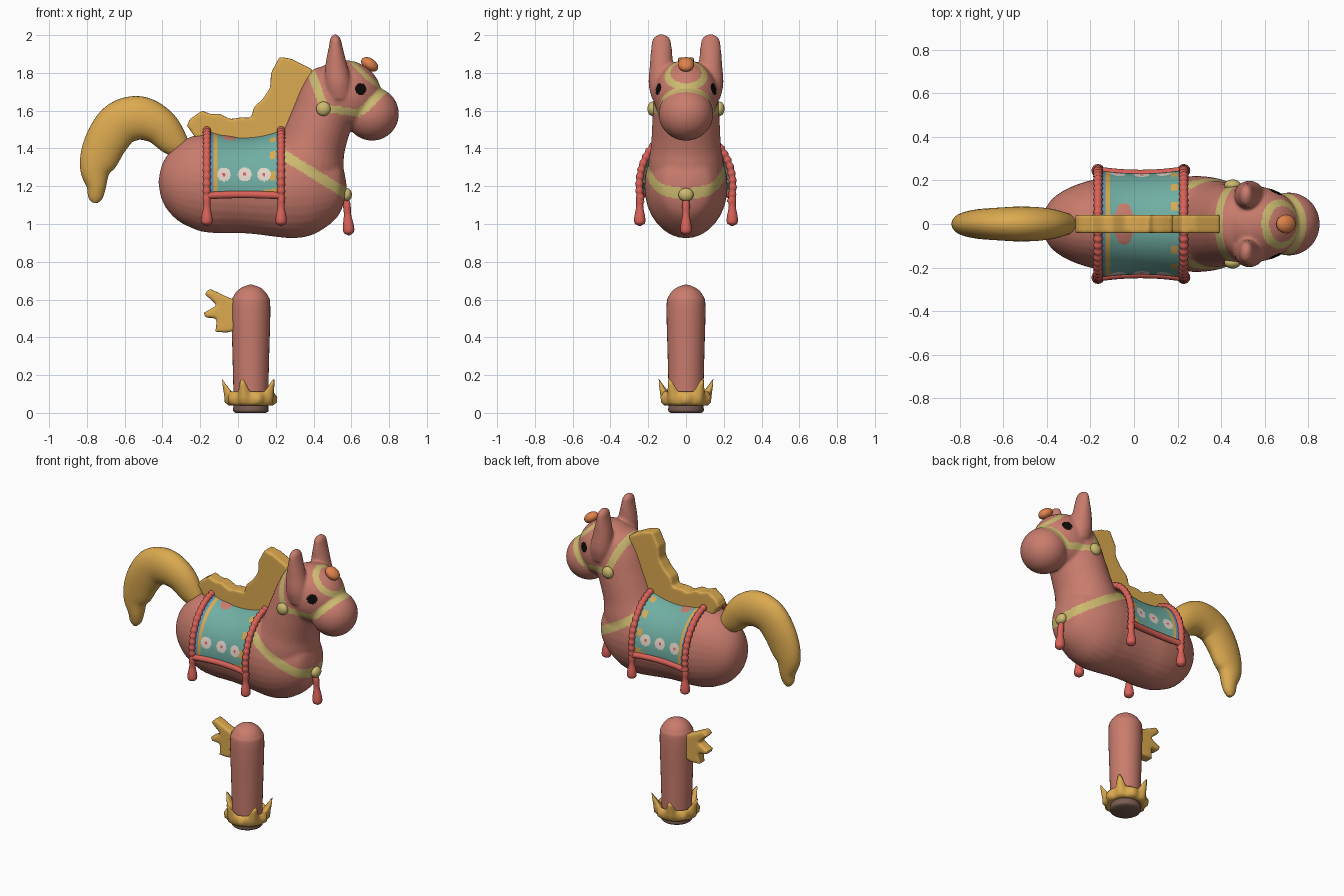
import bpy, bmesh, math
from mathutils import Matrix, Vector

cube = bpy.data.objects.get("Cube")
if cube:
    bpy.data.objects.remove(cube, do_unlink=True)


def material(name, *rgb):
    lin = [((c / 255 + 0.055) / 1.055) ** 2.4 for c in rgb] + [1]
    m = bpy.data.materials.new(name)
    m.use_nodes = True
    m.diffuse_color = lin
    bsdf = next(n for n in m.node_tree.nodes if n.type == 'BSDF_PRINCIPLED')
    bsdf.inputs["Base Color"].default_value = lin
    return m


coat = material("rosy_coat", 201, 124, 109)
gold = material("golden_hair", 220, 170, 80)
strap = material("khaki_strap", 205, 186, 112)
teal = material("teal_cloth", 112, 174, 163)
red = material("red_trim", 217, 98, 88)
orange = material("orange_horn", 224, 130, 75)
white = material("cream_flower", 228, 216, 206)
black = material("black_eye", 14, 11, 10)
brown = material("brown_hoof", 122, 92, 82)
blue = material("blue_stripe", 92, 152, 186)


def make(name, bm, *mats):
    bmesh.ops.recalc_face_normals(bm, faces=bm.faces)
    me = bpy.data.meshes.new(name)
    bm.to_mesh(me)
    bm.free()
    me.polygons.foreach_set("use_smooth", [True] * len(me.polygons))
    ob = bpy.data.objects.new(name, me)
    bpy.context.collection.objects.link(ob)
    for m in mats:
        me.materials.append(m)
    return ob


def spline(pts, steps=6):
    """Catmull-Rom through tuples of any length."""
    out = []
    p = [Vector(q) for q in pts]
    p = [p[0]] + p + [p[-1]]
    for i in range(1, len(p) - 2):
        a, b, c, d = p[i - 1:i + 3]
        for k in range(steps):
            t = k / steps
            out.append(0.5 * (2 * b + (c - a) * t + (2 * a - 5 * b + 4 * c - d) * t * t
                              + (3 * b - a - 3 * c + d) * t ** 3))
    return out + [p[-2]]


def tube(bm, stations, y=0, sides=32):
    """Elliptical loft; each station is (x, z, radius, y radius)."""
    s = spline(stations)
    rings = []
    for i, q in enumerate(s):
        a, b = s[max(i - 1, 0)], s[min(i + 1, len(s) - 1)]
        n = Vector((b[1] - a[1], a[0] - b[0])).normalized()
        ring = []
        for k in range(sides):
            t = math.tau * k / sides
            u = max(q[2], 0.002) * math.cos(t)
            ring.append(bm.verts.new((q[0] + n.x * u, y + max(q[3], 0.002) * math.sin(t), q[1] + n.y * u)))
        rings.append(ring)
    for r, q in zip(rings, rings[1:]):
        for k in range(sides):
            j = (k + 1) % sides
            bm.faces.new((r[k], r[j], q[j], q[k]))
    bm.faces.new(rings[0])
    bm.faces.new(rings[-1])


def ball(bm, loc, size, tilt=0):
    mat = Matrix.Translation(loc) @ Matrix.Rotation(tilt, 4, 'Y') @ Matrix.Diagonal((*size, 1))
    bmesh.ops.create_uvsphere(bm, u_segments=32, v_segments=20, radius=1, matrix=mat)


def soften(ob, voxel, rounds):
    rm = ob.modifiers.new("remesh", 'REMESH')
    rm.mode, rm.voxel_size, rm.use_smooth_shade = 'VOXEL', voxel, True
    sm = ob.modifiers.new("smooth", 'SMOOTH')
    sm.factor, sm.iterations = 0.5, rounds


def plate(name, outline, half, mat):
    bm = bmesh.new()
    f = bm.faces.new([bm.verts.new((x, -half, z)) for x, z in outline])
    ext = bmesh.ops.extrude_face_region(bm, geom=[f])["geom"]
    bmesh.ops.translate(bm, vec=(0, 2 * half, 0), verts=[v for v in ext if isinstance(v, bmesh.types.BMVert)])
    soften(make(name, bm, mat), 0.01, 5)


# Body, neck, head, muzzle and ears fused into one skin
bm = bmesh.new()
tube(bm, [(-.42, 1.22, .01, .01), (-.405, 1.22, .085, .07), (-.37, 1.22, .15, .12), (-.3, 1.22, .215, .165),
          (-.2, 1.22, .256, .2), (-.08, 1.212, .262, .215), (.05, 1.2, .25, .21), (.2, 1.2, .268, .215),
          (.3, 1.2, .275, .22), (.4, 1.2, .255, .205), (.5, 1.2, .19, .16), (.55, 1.2, .12, .11), (.575, 1.2, .01, .01)])
tube(bm, [(.3, 1.15, .2, .19), (.36, 1.3, .2, .2), (.395, 1.42, .175, .185), (.44, 1.55, .165, .178),
          (.49, 1.68, .16, .168), (.53, 1.78, .13, .13), (.55, 1.85, .02, .02)])
ball(bm, (.56, 0, 1.68), (.2, .172, .188))
ball(bm, (.71, 0, 1.583), (.142, .145, .142))
for side in (-1, 1):
    tube(bm, [(.54, 1.66, .06, .05), (.53, 1.74, .07, .068), (.52, 1.84, .058, .062), (.517, 1.94, .036, .054),
              (.515, 1.985, .026, .043), (.515, 2.006, .005, .01)], y=side * .13)
body = make("body", bm, coat, strap, black)
soften(body, 0.0075, 12)
baked = bpy.data.meshes.new_from_object(body.evaluated_get(bpy.context.evaluated_depsgraph_get()))
body.modifiers.clear()
body.data = baked


def skin_colour(c):
    x, y, z = c
    if z > 1.56:
        if math.hypot(x - .65, (z - 1.715) * .95) < .029 and abs(y) > .08:
            return 2
        noseband = abs(x - z + .94) < .032 and z > 1.575
        cheek = abs(z - 1.615 + .15 * (x - .45)) < .02 and .43 < x < .65
        crown = abs(x - .385 - .37 * (1.81 - z)) < .024 and z > 1.6
        ring = .088 < (c - Vector((.7, 0, 1.82))).length < .125 and x - z < -.94
        return int(noseband or cheek or crown or ring)
    return int(x > .22 and abs(z - 1.37 + .62 * (x - .235)) < .031)


for f in baked.polygons:
    f.material_index = skin_colour(f.center)
    f.use_smooth = True

# Bridle and chest knobs
bm = bmesh.new()
for side in (-1, 1):
    ball(bm, (.452, side * .178, 1.61), (.038, .026, .038))
ball(bm, (.575, 0, 1.155), (.028, .04, .035))
make("strap_knobs", bm, strap)

# Horn stub
bm = bmesh.new()
ball(bm, (.697, 0, 1.845), (.05, .043, .032), .6)
make("horn", bm, orange)


# Saddle cloth: arched sheet with painted stripes and flowers
def arch(x, t, grow=0):
    d = (x - .03) ** 2
    return Vector((x, (.232 + .4 * d + grow) * math.cos(t), 1.2 + (.26 + d + grow) * math.sin(t)))


NX, NT = 74, 160
bm = bmesh.new()
grid = [[bm.verts.new(arch(-.155 + .375 * i / NX, -.15 + (math.pi + .3) * j / NT)) for j in range(NT + 1)]
        for i in range(NX + 1)]
for i in range(NX):
    for j in range(NT):
        f = bm.faces.new((grid[i][j], grid[i + 1][j], grid[i + 1][j + 1], grid[i][j + 1]))
        x, y, z = f.calc_center_median()
        d = min(math.hypot(x - cx, z - 1.262) for cx in (-.075, .035, .137))
        if d < .036:
            f.material_index = 2 if d < .009 else 1
        elif abs(x + .12) < .011 or (abs(x - .185) < .014 and j % 20 < 8) or (x > .14 and z < 1.185):
            f.material_index = 3
        elif x < -.132:
            f.material_index = 4
cloth = make("saddle_cloth", bm, teal, white, red, gold, blue)
sol = cloth.modifiers.new("thickness", 'SOLIDIFY')
sol.thickness = 0.012


# Red rope trims
def rope(name, pts, radius, wobble):
    cu = bpy.data.curves.new(name, 'CURVE')
    cu.dimensions, cu.bevel_depth, cu.bevel_resolution, cu.use_fill_caps = '3D', radius, 3, True
    sp = cu.splines.new('POLY')
    sp.points.add(len(pts) - 1)
    for i, (p, q) in enumerate(zip(sp.points, pts)):
        p.co = (*q, 1)
        p.radius = 1 + wobble * math.sin(i * math.pi / 2)
    sp.use_smooth = True
    cu.materials.append(red)
    bpy.context.collection.objects.link(bpy.data.objects.new(name, cu))


ends = {"back": -.165, "front": .228}
for label, x in ends.items():
    rope(label + "_trim", [arch(x, -.3 + (math.pi + .6) * k / 120) for k in range(121)], .02, .15)
for label, t in (("left", -.17), ("right", math.pi + .17)):
    rope(label + "_trim", [arch(-.165 + .393 * k / 30, t) for k in range(31)], .02, 0)


# Tassels
def tassel(name, x, y, top, length, lean=0):
    bm = bmesh.new()
    shape = [(0, .012), (.2, .02), (.45, .019), (.75, .029), (.92, .027), (1, .004)]
    tube(bm, [(x + lean * t, top - length * t, r, r) for t, r in shape], y=y, sides=16)
    make(name, bm, red)


for label, x in ends.items():
    for side, word in ((1, "left"), (-1, "right")):
        tassel(f"{label}_{word}_tassel", x, side * .245, 1.17, .18)
tassel("chest_tassel", .573, 0, 1.14, .2, .015)

# Mane
plate("mane", [(-.27, 1.52), (-.255, 1.555), (-.19, 1.6), (-.14, 1.58), (-.1, 1.585), (-.04, 1.555), (.02, 1.565),
               (.07, 1.56), (.085, 1.62), (.13, 1.66), (.17, 1.72), (.175, 1.8), (.22, 1.885), (.28, 1.875),
               (.39, 1.82), (.42, 1.72), (.33, 1.5), (.22, 1.43), (0, 1.42), (-.22, 1.45)], .042, gold)

# Tail
bm = bmesh.new()
tube(bm, [(-.29, 1.38, .05, .04), (-.345, 1.44, .08, .06), (-.42, 1.52, .1, .075), (-.52, 1.56, .116, .08),
          (-.62, 1.535, .118, .075), (-.69, 1.45, .113, .07), (-.735, 1.35, .102, .062), (-.755, 1.28, .08, .055),
          (-.75, 1.2, .052, .045), (-.755, 1.14, .038, .03), (-.757, 1.112, .015, .015)])
make("tail", bm, gold)

# Single leg with hoof, crowned cuff and fin
bm = bmesh.new()
tube(bm, [(.068, .03, .09, .09), (.068, .3, .097, .097), (.068, .56, .103, .103), (.068, .62, .09, .09),
          (.068, .66, .055, .055), (.068, .68, .004, .004)])
make("leg", bm, coat)

bm = bmesh.new()
tube(bm, [(.068, 0, .08, .08), (.068, .012, .094, .094), (.068, .05, .09, .09)])
make("hoof", bm, brown)

bm = bmesh.new()
N = 100
rings = []
for k in range(N):
    a = math.tau * k / N
    spike = max(0, math.cos(5 * (a - math.pi))) ** 2
    bulge = .006 * math.cos(10 * a)
    profile = [(.085, .045), (.115, .038), (.132 + bulge, .055), (.134 + bulge, .085),
               (.124 + .026 * spike, .105 + .045 * spike), (.118 + .034 * spike, .112 + .068 * spike),
               (.105 + .03 * spike, .105 + .05 * spike), (.085, .09)]
    rings.append([bm.verts.new((.068 + r * math.cos(a), r * math.sin(a), z)) for r, z in profile])
for k in range(N):
    p, q = rings[k], rings[(k + 1) % N]
    for i in range(len(p)):
        j = (i + 1) % len(p)
        bm.faces.new((p[i], q[i], q[j], p[j]))
make("fetlock_cuff", bm, gold)

plate("leg_fin", [(0, .59), (-.06, .615), (-.15, .658), (-.178, .63), (-.11, .57), (-.18, .53), (-.175, .505),
                  (-.11, .5), (-.12, .43), (-.06, .425), (0, .44)], .035, gold)
